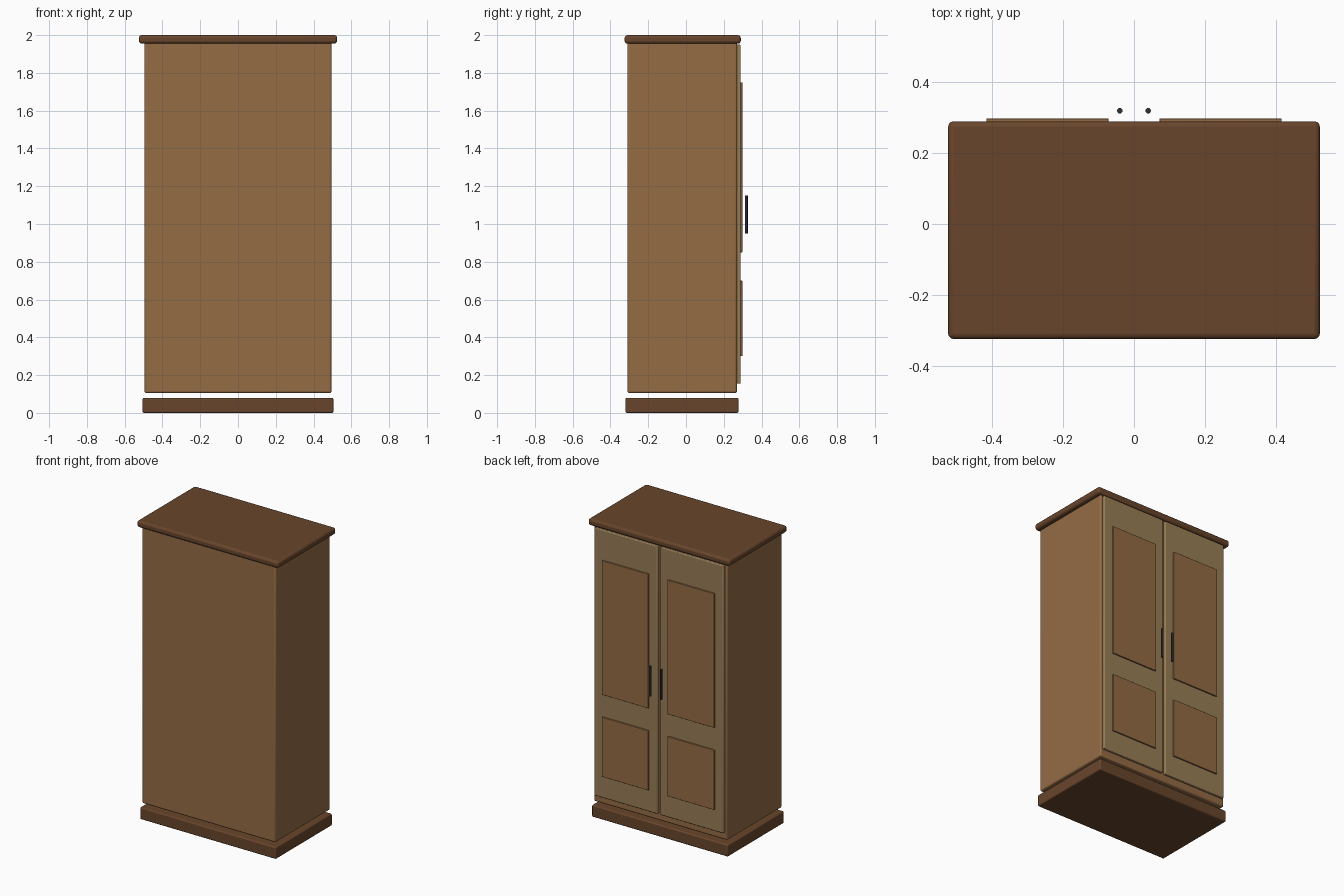
import bpy

if "Cube" in bpy.data.objects:
    bpy.data.objects.remove(bpy.data.objects["Cube"])

def material(name, rgb):
    m = bpy.data.materials.new(name)
    m.diffuse_color = (*rgb, 1)
    m.use_nodes = True
    m.node_tree.nodes["Principled BSDF"].inputs["Base Color"].default_value = m.diffuse_color
    return m

WOOD = material("wood", (0.30, 0.15, 0.06))
DARK = material("dark_wood", (0.14, 0.06, 0.025))
LIGHT = material("light_wood", (0.32, 0.21, 0.095))
METAL = material("dark_metal", (0.03, 0.03, 0.035))

def finish(ob, name, mat):
    ob.name = name
    ob.data.materials.append(mat)
    bpy.ops.object.shade_smooth_by_angle()

def box(name, x, y, z, mat, bevel):
    """Bevelled box from (min, max) ranges."""
    bpy.ops.mesh.primitive_cube_add(size=1, location=[(a + b) / 2 for a, b in (x, y, z)])
    ob = bpy.context.object
    ob.scale = [b - a for a, b in (x, y, z)]
    bpy.ops.object.transform_apply(location=False, rotation=False, scale=True)
    if bevel:
        mod = ob.modifiers.new("bevel", 'BEVEL')
        mod.width = bevel
        mod.segments = 3
    finish(ob, name, mat)

# Carcass, plinth and cornice
box("body", (-0.495, 0.495), (-0.31, 0.27), (0.105, 1.965), WOOD, 0.01)
box("base", (-0.505, 0.505), (-0.32, 0.278), (0, 0.08), DARK, 0.008)
box("cornice", (-0.525, 0.525), (-0.325, 0.29), (1.955, 2.0), DARK, 0.015)

# Pair of doors with raised panels and bar handles
for side, s in (("right", 1), ("left", -1)):
    def span(a, b):
        return tuple(sorted((s * a, s * b)))
    box(f"{side}_door", span(0.01, 0.48), (0.268, 0.289), (0.155, 1.95), LIGHT, 0.005)
    for part, z in (("upper", (0.85, 1.75)), ("lower", (0.30, 0.70))):
        box(f"{side}_{part}_panel", span(0.072, 0.417), (0.28, 0.298), z, WOOD, 0.002)
    bpy.ops.mesh.primitive_cylinder_add(vertices=12, radius=0.008, depth=0.2,
                                        location=(s * 0.04, 0.32, 1.05))
    finish(bpy.context.object, f"{side}_handle", METAL)
